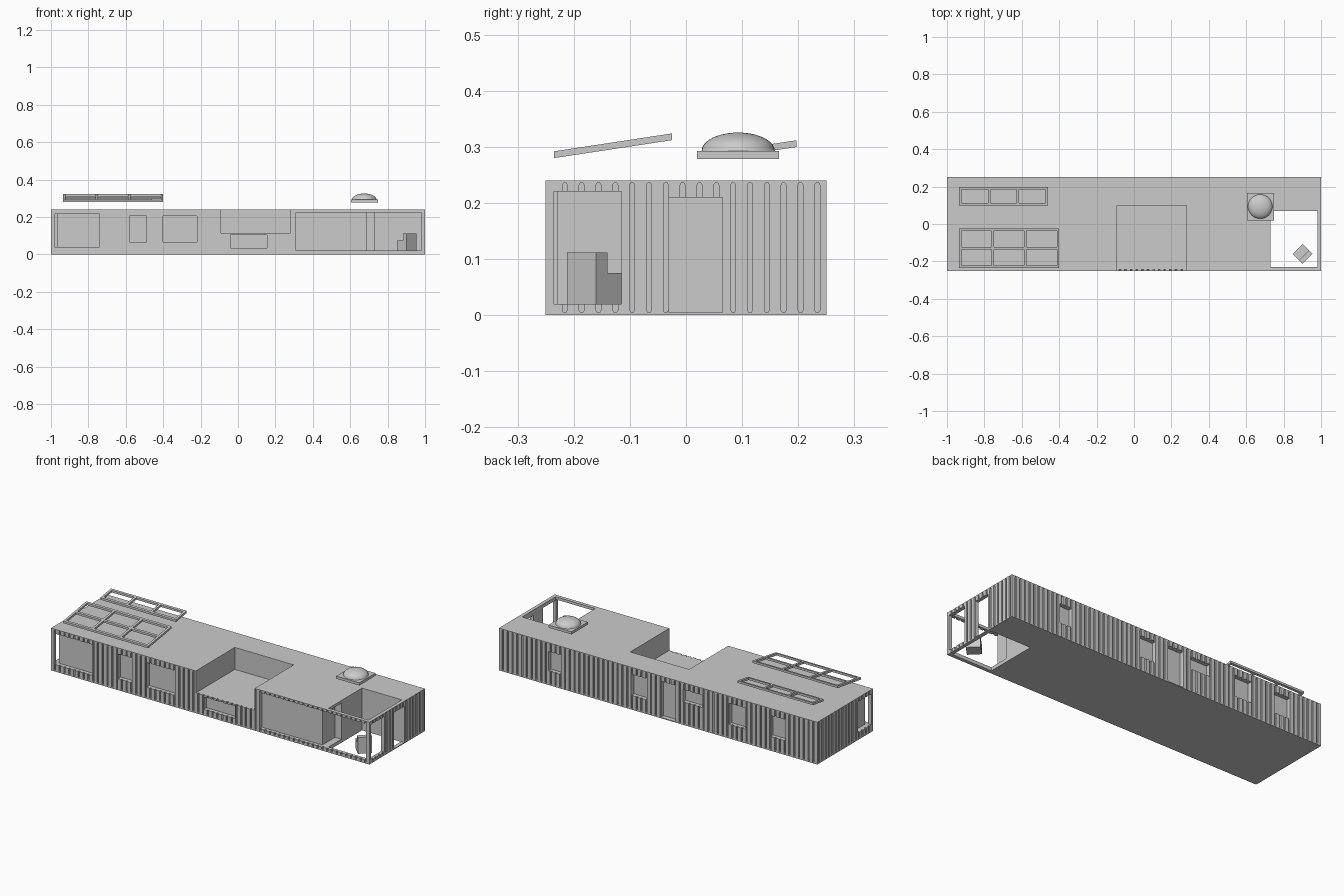
import bpy, bmesh, math
from mathutils import Matrix, Vector

old = bpy.data.objects.get("Cube")
if old:
    bpy.data.objects.remove(old, do_unlink=True)

grey = bpy.data.materials.new("plain grey")
grey.use_nodes = True
colour = (0.6, 0.6, 0.6, 1)
grey.diffuse_color = colour
grey.node_tree.nodes["Principled BSDF"].inputs["Base Color"].default_value = colour


def add_box(bm, x0, x1, y0, y1, z0, z1):
    mid = Vector((x0 + x1, y0 + y1, z0 + z1)) / 2
    size = Matrix.Diagonal((x1 - x0, y1 - y0, z1 - z0, 1))
    return bmesh.ops.create_cube(bm, size=1, matrix=Matrix.Translation(mid) @ size)


def finish(name, bm):
    bmesh.ops.recalc_face_normals(bm, faces=bm.faces)
    mesh = bpy.data.meshes.new(name)
    bm.to_mesh(mesh)
    bm.free()
    mesh.materials.append(grey)
    ob = bpy.data.objects.new(name, mesh)
    bpy.context.collection.objects.link(ob)
    return ob


def boxes(name, items):
    bm = bmesh.new()
    for item in items:
        add_box(bm, *item)
    return finish(name, bm)


def carve(target, cutter):
    mod = target.modifiers.new("carve", 'BOOLEAN')
    mod.operation = 'DIFFERENCE'
    mod.solver = 'EXACT'
    mod.use_self = True
    mod.object = cutter
    bpy.context.view_layer.objects.active = target
    bpy.ops.object.modifier_apply(modifier=mod.name)
    bpy.data.objects.remove(cutter, do_unlink=True)


L, W, H = 1.0, 0.25, 0.24      # half length, half width, height
PITCH, GROOVE, DEEP = 0.03, 0.0045, 0.008


def add_groove(bm, origin, along, normal):
    # round-ended slot cut into a wall
    ring = []
    for i in range(8):
        a = math.pi * (i % 4) / 3 + (math.pi if i > 3 else 0)
        z = (H - 0.008 if i < 4 else 0.009) + GROOVE * math.sin(a)
        ring.append(origin + along * GROOVE * math.cos(a) + Vector((0, 0, z)))
    outer = [bm.verts.new(p + normal * DEEP) for p in ring]
    inner = [bm.verts.new(p - normal * DEEP) for p in ring]
    bm.faces.new(outer)
    bm.faces.new(inner[::-1])
    for i in range(8):
        j = (i + 1) % 8
        bm.faces.new((outer[i], inner[i], inner[j], outer[j]))


# Container body with ribbed walls
body = boxes("container_body", [(-L, L, -W, W, 0, H)])
bm = bmesh.new()
X, Y = Vector((1, 0, 0)), Vector((0, 1, 0))
for side in (-1, 1):
    for k in range(16):
        add_groove(bm, X * L * side + Y * (-0.216 + PITCH * k), Y, X * side)
    for k in range(66):
        add_groove(bm, Y * W * side + X * (-0.975 + PITCH * k), X, Y * side)
carve(body, finish("groove_cutter", bm))

# Window and door recesses: x range, z range
front_windows = [(-0.58, -0.49, 0.065, 0.205), (-0.40, -0.22, 0.065, 0.205),
                 (-0.04, 0.155, 0.035, 0.105), (-0.98, -0.74, 0.04, 0.215)]
back_windows = [(0.61, 0.69, 0.08, 0.19), (0.07, 0.17, 0.08, 0.2),
                (-0.11, -0.016, 0.005, 0.21), (-0.28, -0.155, 0.13, 0.2),
                (-0.55, -0.445, 0.08, 0.2), (-0.80, -0.705, 0.08, 0.2)]
REVEAL, OUT = 0.025, 0.1
cuts = [(a, b, -W - OUT, -W + REVEAL, c, d) for a, b, c, d in front_windows]
cuts += [(a, b, W - REVEAL, W + OUT, c, d) for a, b, c, d in back_windows]
cuts += [
    (-L - OUT, -0.968, -0.235, -0.115, 0.04, 0.215),     # corner window, end side
    (-0.09, 0.28, -W - OUT, 0.10, 0.115, H + OUT),       # roof deck notch
    (0.73, 0.98, -0.23, 0.07, -OUT, H + OUT),            # open courtyard
    (0.31, 0.98, -W - OUT, -0.229, 0.02, 0.225),         # wide front opening
    (0.69, 0.74, -0.24, -0.115, 0.02, 0.225),            # courtyard side step
    (0.97, L + OUT, -0.235, -0.115, 0.02, 0.22),         # end opening
    (0.97, L + OUT, -0.03, 0.065, 0.005, 0.21),          # end doorway
]
for cut in cuts:
    carve(body, boxes("opening_cutter", [cut]))


# Tilted open panel frames above the roof
def panel_frame(name, x0, x1, y0, y1, z, cols, rows):
    bar, thick, slope = 0.013, 0.012, 0.152
    bm = bmesh.new()
    for i in range(cols + 1):
        x = x0 + (x1 - x0 - bar) * i / cols
        add_box(bm, x, x + bar, y0, y1, z, z + thick)
    for j in range(rows + 1):
        y = y0 + (y1 - y0 - bar) * j / rows
        add_box(bm, x0, x1, y, y + bar, z, z + thick)
    for v in bm.verts:
        v.co.z += (v.co.y - y0) * slope
    return finish(name, bm)


panel_frame("front_panel_frame", -0.935, -0.40, -0.235, -0.025, 0.28, 3, 2)
panel_frame("back_panel_frame", -0.935, -0.46, 0.10, 0.197, 0.285, 3, 1)

# Roof light: square base and flattened dome
boxes("dome_base", [(0.603, 0.748, 0.02, 0.166, 0.278, 0.293)])
bm = bmesh.new()
bmesh.ops.create_uvsphere(bm, u_segments=40, v_segments=20, radius=0.065)
bmesh.ops.bisect_plane(bm, geom=bm.verts[:] + bm.edges[:] + bm.faces[:],
                       plane_co=(0, 0, 0), plane_no=(0, 0, 1), clear_inner=True)
bmesh.ops.transform(bm, verts=bm.verts, matrix=Matrix.Translation(
    (0.675, 0.093, 0.293)) @ Matrix.Diagonal((1, 1, 0.5, 1)))
dome = finish("roof_dome", bm)
for f in dome.data.polygons:
    f.use_smooth = True

# Armchair turned towards the courtyard
S = 0.037
chair = boxes("armchair", [(-S, S, 0.028 - S, S, 0.02, 0.075),
                           (-S, S, -S, 0.028 - S, 0.02, 0.112)])
chair.location = (0.902, -0.16, 0)
chair.rotation_euler.z = math.radians(45)
